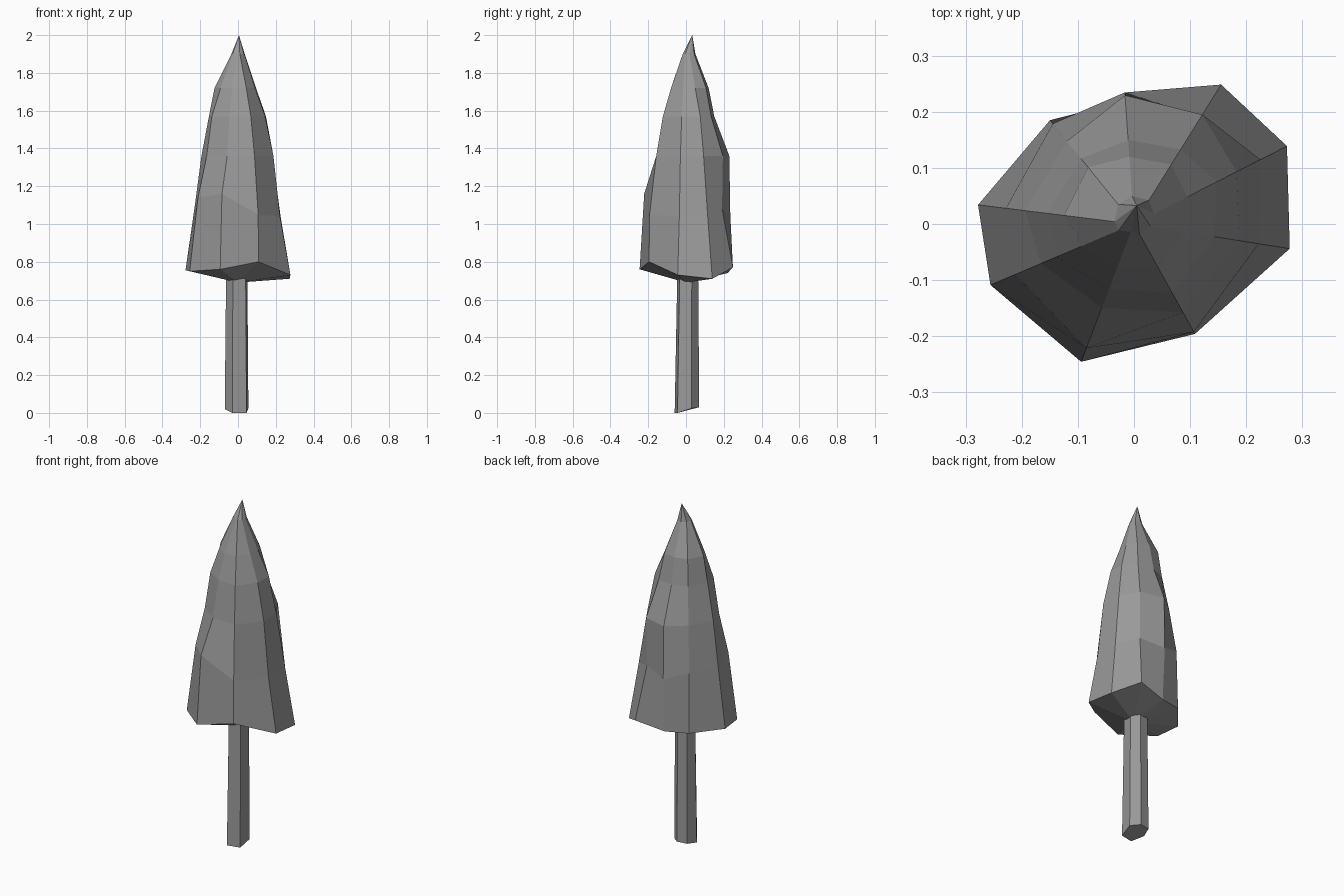
import bpy
import bmesh
from math import radians, cos, sin

if "Cube" in bpy.data.objects:
    bpy.data.objects.remove(bpy.data.objects["Cube"], do_unlink=True)


def make_material(name, colour):
    material = bpy.data.materials.new(name)
    material.use_nodes = True
    material.diffuse_color = colour
    shader = material.node_tree.nodes["Principled BSDF"]
    shader.inputs["Base Color"].default_value = colour
    return material


def loft(name, rings, material, bottom, top=None):
    """Skin a stack of equal rings, closing the ends with fans to a point or a cap."""
    bm = bmesh.new()
    loops = [[bm.verts.new(point) for point in ring] for ring in rings]
    count = len(loops[0])
    for low, high in zip(loops, loops[1:]):
        for i in range(count):
            j = (i + 1) % count
            bm.faces.new((low[i], low[j], high[j], high[i]))
    for loop, tip in ((loops[0], bottom), (loops[-1], top)):
        if tip is None:
            bm.faces.new(loop)
            continue
        centre = bm.verts.new(tip)
        for i in range(count):
            bm.faces.new((loop[i], loop[(i + 1) % count], centre))
    bmesh.ops.recalc_face_normals(bm, faces=bm.faces)
    mesh = bpy.data.meshes.new(name)
    bm.to_mesh(mesh)
    bm.free()
    mesh.materials.append(material)
    obj = bpy.data.objects.new(name, mesh)
    bpy.context.collection.objects.link(obj)
    return obj


grey = make_material("plain grey", (0.32, 0.32, 0.32, 1.0))

# Crown: nine uneven ridges, narrowing through each tier to a sharp tip
ridge_angles = [173, 203, 249, 299, 351, 27, 58, 94, 129]
rim_heights = [.755, .75, .76, .80, .73, .71, .77, .74, .75]
shoulder_heights = [1.1, 1.14, 1.16, 1.05, 1.04, 1.04, 1.08, 1.05, 1.1]
tiers = [
    (rim_heights, [.28, .278, .263, .224, .281, .306, .293, .22, .238]),
    (shoulder_heights, [.23, .23, .237, .22, .225, .253, .225, .235, .23]),
    ([1.36] * 9, [.195, .18, .16, .18, .19, .205, .23, .23, .19]),
    ([1.57] * 9, [.155, .15, .125, .14, .145, .166, .157, .15, .15]),
    ([1.72] * 9, [.125, .1, .085, .09, .09, .107, .125, .12, .13]),
    ([1.9] * 9, [.035, .03, .015, .02, .03, .04, .05, .05, .045]),
]
crown_rings = [
    [(r * cos(radians(a)), r * sin(radians(a)), z)
     for a, r, z in zip(ridge_angles, radii, heights)]
    for heights, radii in tiers
]
loft("tree_crown", crown_rings, grey, bottom=(0, 0, .69), top=(.005, .033, 2))

# Trunk: a slim six-sided post with a slanted foot
foot = [(-.03, -.06, 0), (.045, -.045, 0), (.055, .03, .025),
        (.01, .07, .03), (-.05, .06, .03), (-.07, 0, .02)]
neck = [(x * .9, y * .85 + .005, .74) for x, y, z in foot]
loft("tree_trunk", [foot, neck], grey, bottom=None)
